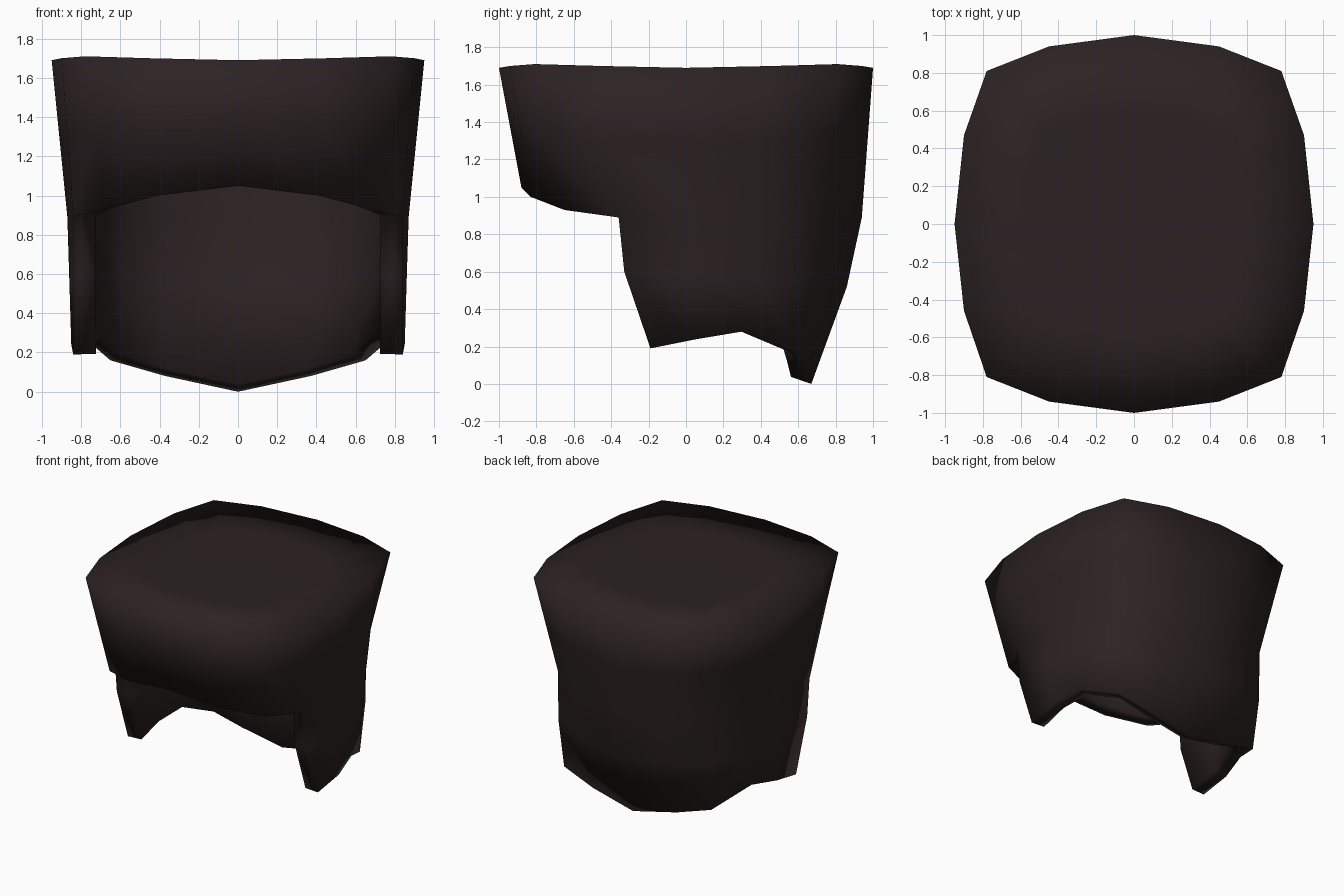
import bpy
import bmesh

cube = bpy.data.objects.get("Cube")
if cube:
    bpy.data.objects.remove(cube, do_unlink=True)

# One dark brown for the whole piece
brown = bpy.data.materials.new("dark brown hair")
brown.use_nodes = True
colour = (0.025, 0.016, 0.016, 1)
brown.diffuse_color = colour
brown.node_tree.nodes["Principled BSDF"].inputs["Base Color"].default_value = colour

# Half outlines, each from the front round the side to the back centre
rim_points = [(0, -1, 1.69), (.45, -.94, 1.7), (.78, -.81, 1.71),
              (.9, -.46, 1.7), (.95, 0, 1.69), (.9, .47, 1.7),
              (.78, .81, 1.71), (.45, .94, 1.7), (0, 1, 1.69)]
brow_points = [(0, -.88, 1.05), (.41, -.83, 1), (.68, -.65, .93),
               (.84, -.36, .89), (.87, .03, .89), (.82, .44, .89),
               (.64, .7, .95), (.39, .86, .89), (0, .94, .89)]
low_points = [(.84, -.33, .6), (.86, .03, .57), (.81, .4, .55),
              (.66, .67, .56), (.39, .79, .52), (0, .86, .52)]
hem_points = [(.84, -.19, .19), (.85, .06, .24), (.79, .3, .28),
              (.65, .61, .16), (.37, .65, .08), (0, .67, 0)]
SIDEBURN = 3  # first column that continues below the brow

bm = bmesh.new()


def make_row(points):
    return [bm.verts.new(p) for p in points]


def bridge(upper, lower):
    """Quads between two rows, facing outward."""
    for i in range(len(upper) - 1):
        bm.faces.new((upper[i], lower[i], lower[i + 1], upper[i + 1]))


# Rows of the wall, from the rim down to the hem
rim = make_row(rim_points)
brow = make_row(brow_points)
middle = make_row([a.co.lerp(b.co, .5) for a, b in zip(rim, brow)])
low = make_row(low_points)
hem = make_row(hem_points)
bridge(rim, middle)
bridge(middle, brow)
bridge(brow[SIDEBURN:], low)
bridge(low, hem)

# Flat top
inner = make_row([(x * .6, y * .6, 1.69) for x, y, z in rim_points])
bridge(inner, rim)
centre = bm.verts.new((0, 0, 1.69))
for a, b in zip(inner, inner[1:]):
    bm.faces.new((centre, a, b))
bm.normal_update()

mesh = bpy.data.meshes.new("flat_top_hair")
bm.to_mesh(mesh)
bm.free()
mesh.materials.append(brown)
hair = bpy.data.objects.new("flat_top_hair", mesh)
bpy.context.collection.objects.link(hair)

# Mirror the half and give the shell its thickness
mirror = hair.modifiers.new("mirror", "MIRROR")
mirror.use_clip = True
shell = hair.modifiers.new("shell", "SOLIDIFY")
shell.thickness = .115
shell.offset = -1

for polygon in mesh.polygons:
    polygon.use_smooth = True
